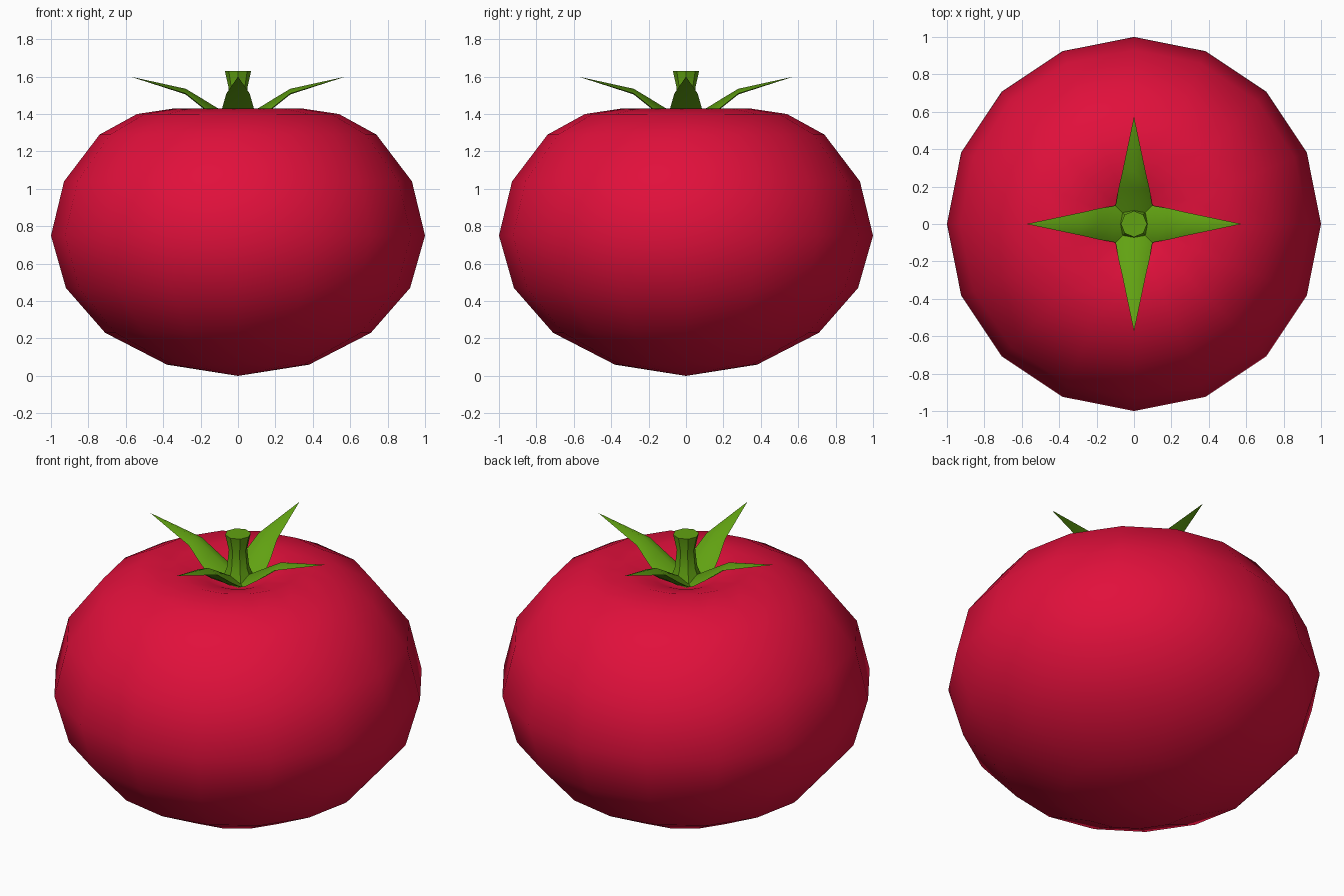
import bpy, bmesh, math

if "Cube" in bpy.data.objects:
    bpy.data.objects.remove(bpy.data.objects["Cube"])


def material(name, colour):
    m = bpy.data.materials.new(name)
    m.diffuse_color = (*colour, 1)
    m.use_nodes = True
    m.node_tree.nodes["Principled BSDF"].inputs["Base Color"].default_value = m.diffuse_color
    return m


red = material("tomato red", (0.75, 0.005, 0.044))
green = material("leaf green", (0.12, 0.36, 0.006))


def finish(name, bm, mat, angle):
    bmesh.ops.remove_doubles(bm, verts=bm.verts, dist=0.0005)
    bmesh.ops.recalc_face_normals(bm, faces=bm.faces)
    mesh = bpy.data.meshes.new(name)
    bm.to_mesh(mesh)
    bm.free()
    mesh.materials.append(mat)
    obj = bpy.data.objects.new(name, mesh)
    bpy.context.collection.objects.link(obj)
    bpy.ops.object.select_all(action='DESELECT')
    obj.select_set(True)
    bpy.context.view_layer.objects.active = obj
    bpy.ops.object.shade_smooth_by_angle(angle=math.radians(angle))
    return obj


def lathe(name, profile, sides, mat, angle):
    """Revolve (radius, height) points about z; zero radius closes to a pole."""
    bm = bmesh.new()
    rings = []
    for r, z in profile:
        n = sides if r > 0 else 1
        rings.append([bm.verts.new((r * math.cos(2 * math.pi * i / sides),
                                    r * math.sin(2 * math.pi * i / sides), z))
                      for i in range(n)])
    for a, b in zip(rings, rings[1:]):
        for i in range(sides):
            j = (i + 1) % sides
            quad = [a[i % len(a)], a[j % len(a)], b[j % len(b)], b[i % len(b)]]
            bm.faces.new(list(dict.fromkeys(quad)))
    return finish(name, bm, mat, angle)


# Tomato body with a dimple on top
lathe("tomato_body",
      [(0, 0), (0.38, 0.06), (0.71, 0.23), (0.92, 0.47), (1, 0.75), (0.93, 1.04),
       (0.74, 1.29), (0.54, 1.40), (0.34, 1.43), (0.17, 1.38), (0, 1.31)],
      16, red, 80)

# Short flared stem
lathe("stem",
      [(0, 1.33), (0.09, 1.36), (0.06, 1.44), (0.05, 1.54), (0.07, 1.63), (0, 1.63)],
      8, green, 40)

# Four ridged leaves: (distance out, half width, ridge height, edge height)
sections = [(0.115, 0.095, 1.435, 1.385), (0.18, 0.085, 1.475, 1.43),
            (0.28, 0.062, 1.535, 1.51)]
bm = bmesh.new()
for k in range(4):
    c, s = round(math.cos(k * math.pi / 2)), round(math.sin(k * math.pi / 2))

    def vert(x, y, z):
        return bm.verts.new((x * c - y * s, x * s + y * c, z))

    centre = vert(0, 0, 1.365)
    under = vert(0, 0, 1.31)
    corner = [vert(0.1, w, 1.38) for w in (-0.1, 0.1)]
    rows = [[vert(d, -w, e), vert(d, 0, r), vert(d, w, e), vert(d, 0, e - 0.005)]
            for d, w, r, e in sections]
    tip = vert(0.575, 0, 1.60)
    for a, b in zip(rows, rows[1:]):
        for i in range(4):
            j = (i + 1) % 4
            bm.faces.new((a[i], a[j], b[j], b[i]))
    first, last = rows[0], rows[-1]
    for i in range(4):
        bm.faces.new((last[i], last[(i + 1) % 4], tip))
    for hub, mid in ((centre, first[1]), (under, first[3])):
        bm.faces.new((hub, corner[0], first[0], mid))
        bm.faces.new((hub, mid, first[2], corner[1]))
finish("leaf_crown", bm, green, 50)
